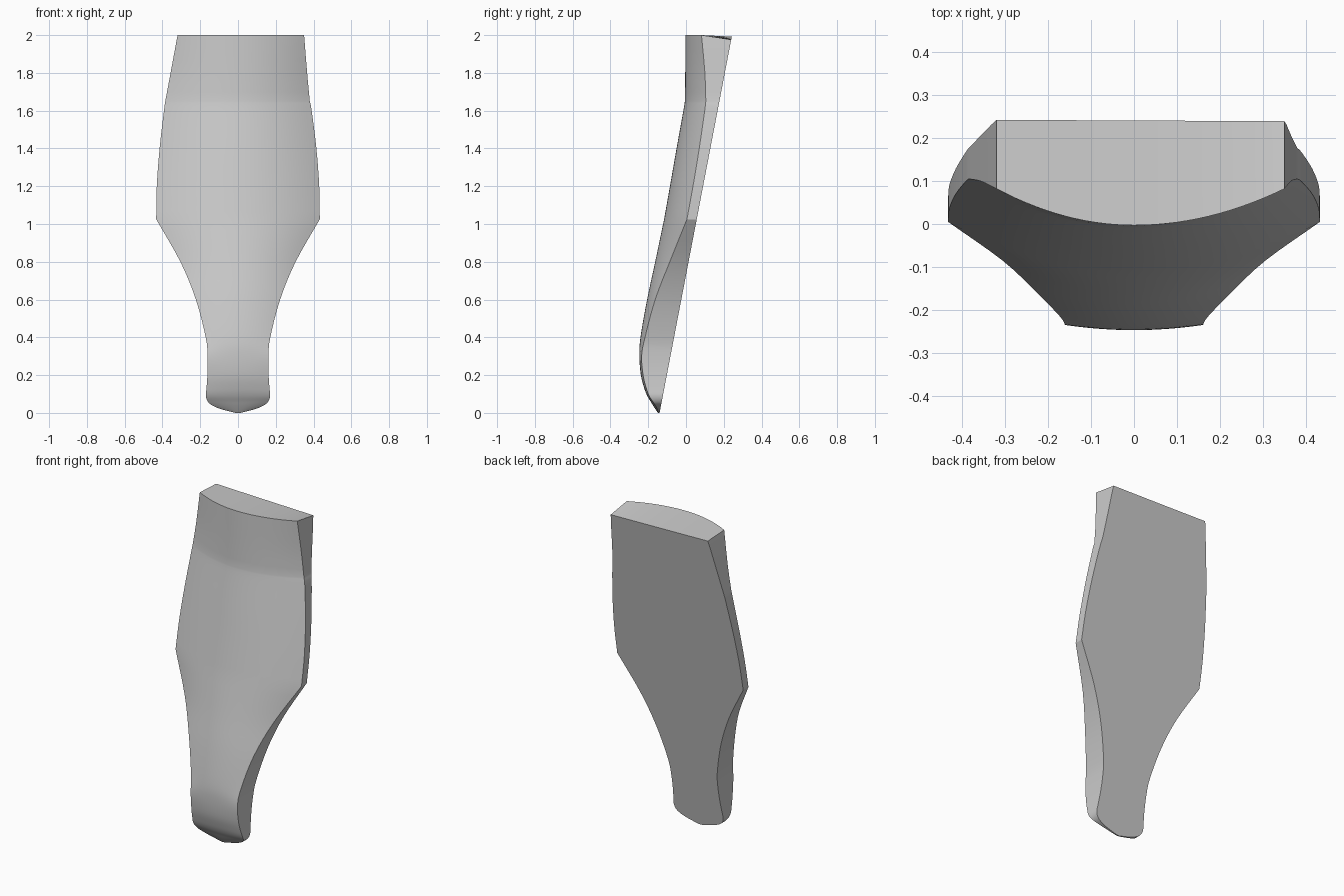
import bpy
import bmesh

cube = bpy.data.objects.get("Cube")
if cube:
    bpy.data.objects.remove(cube, do_unlink=True)

COLUMNS = 28

# Stations: height, left-hand x, right-hand x, front y at middle, front y at edge
TIP = [(0.0, -.012, .012, -.148, -.147), (.02, -.09, .09, -.162, -.152),
       (.04, -.137, .137, -.175, -.163), (.06, -.16, .16, -.187, -.176),
       (.09, -.17, .17, -.205, -.195), (.13, -.167, .167, -.221, -.21),
       (.2, -.162, .162, -.239, -.227), (.3, -.161, .161, -.247, -.235),
       (.4, -.171, .171, -.241, -.217), (.6, -.223, .223, -.206, -.163),
       (.8, -.305, .305, -.163, -.086), (1.025, -.433, .433, -.116, .005)]
BODY = [TIP[-1], (1.2, -.43, .43, -.085, .037), (1.4, -.415, .415, -.05, .07),
        (1.6, -.392, .39, -.014, .099), (1.65, -.385, .38, -.006, .105)]
COLLAR = [BODY[-1], (1.8, -.357, .366, -.004, .1), (2.0, -.32, .35, -.003, .082)]


def smooth_path(points, steps):
    """Resample a list of stations with a Catmull-Rom spline."""
    out = []
    for i in range(len(points) - 1):
        b, c = points[i], points[i + 1]
        a = points[i - 1] if i else tuple(2 * p - q for p, q in zip(b, c))
        d = points[i + 2] if i + 2 < len(points) else tuple(2 * p - q for p, q in zip(c, b))
        for s in range(steps):
            t = s / steps
            out.append(tuple(
                q + t / 2 * (r - p + t * (2 * p - 5 * q + 4 * r - u + t * (3 * (q - r) + u - p)))
                for p, q, r, u in zip(a, b, c, d)))
    return out


def back_plane(z):
    return -.14 + .192 * z


stations = smooth_path(TIP, 4) + smooth_path(BODY, 4) + smooth_path(COLLAR, 3) + [COLLAR[-1]]

# Solid with a bowed front and a flat sloping back
bm = bmesh.new()
rows = []
for index, (z, left, right, middle, edge) in enumerate(stations):
    front, back = [], []
    for i in range(COLUMNS + 1):
        u = 2 * i / COLUMNS - 1
        x = u * (right if u > 0 else -left)
        back_z = z
        if index == len(stations) - 1:
            back_z -= .016 + .008 * u
        front.append(bm.verts.new((x, middle + (edge - middle) * u * u, z)))
        back.append(bm.verts.new((x, back_plane(back_z), back_z)))
    rows.append(front + back[::-1])

for low, high in zip(rows, rows[1:]):
    for i in range(len(low)):
        j = (i + 1) % len(low)
        bm.faces.new((low[i], low[j], high[j], high[i]))

# Top and tip caps
for row in (rows[0], rows[-1]):
    for i in range(COLUMNS):
        bm.faces.new((row[i], row[i + 1], row[-2 - i], row[-1 - i]))
bmesh.ops.recalc_face_normals(bm, faces=bm.faces)

mesh = bpy.data.meshes.new("curved_blade")
bm.to_mesh(mesh)
bm.free()
blade = bpy.data.objects.new("curved_blade", mesh)
bpy.context.collection.objects.link(blade)

# Plain grey finish
grey = bpy.data.materials.new("light_grey")
grey.use_nodes = True
color = (.6, .6, .6, 1)
grey.diffuse_color = color
grey.node_tree.nodes["Principled BSDF"].inputs["Base Color"].default_value = color
mesh.materials.append(grey)

bpy.ops.object.select_all(action='DESELECT')
blade.select_set(True)
bpy.context.view_layer.objects.active = blade
bpy.ops.object.shade_smooth_by_angle(angle=.42)
